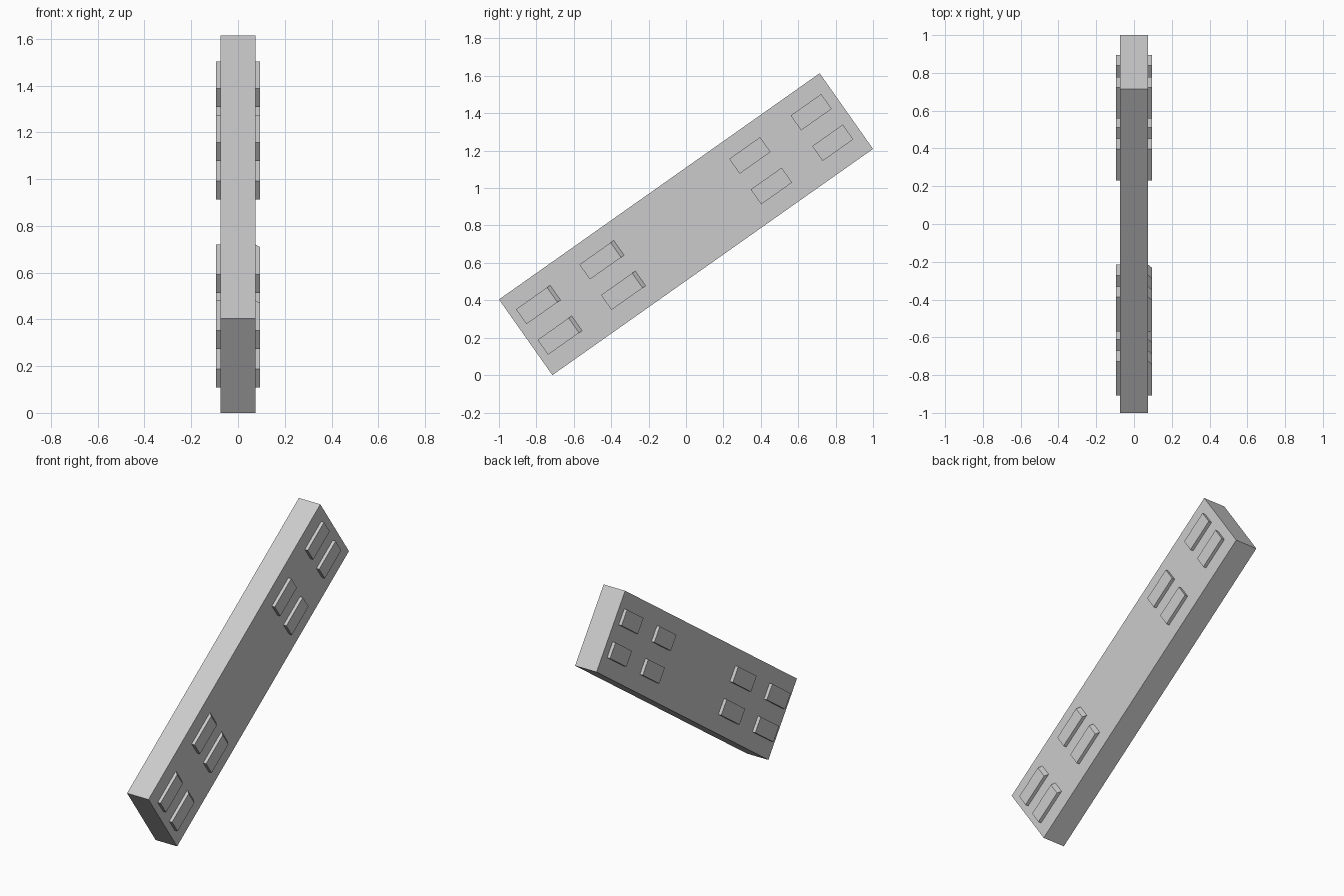
import bpy, bmesh
from math import radians
from mathutils import Matrix

if "Cube" in bpy.data.objects:
    bpy.data.objects.remove(bpy.data.objects["Cube"])

# Local frame: x = thickness, y = along the bar, z = across the bar
TILT = Matrix.Translation((0, 0, 0.807)) @ Matrix.Rotation(radians(35.2), 4, 'X')
HALF_T, PAD_X = 0.075, 0.095


def prism(name, profile, z0, z1):
    """Extrude an (x, y) profile across the bar, then tilt it."""
    bm = bmesh.new()
    face = bm.faces.new([bm.verts.new((x, y, z0)) for x, y in profile])
    ext = bmesh.ops.extrude_face_region(bm, geom=[face])
    verts = [g for g in ext['geom'] if isinstance(g, bmesh.types.BMVert)]
    bmesh.ops.translate(bm, verts=verts, vec=(0, 0, z1 - z0))
    bmesh.ops.recalc_face_normals(bm, faces=bm.faces)
    bm.transform(TILT)
    mesh = bpy.data.meshes.new(name)
    bm.to_mesh(mesh)
    bm.free()
    obj = bpy.data.objects.new(name, mesh)
    bpy.context.collection.objects.link(obj)
    return obj


# Tilted main bar
prism("main_bar", [(-HALF_T, -1.049), (HALF_T, -1.049),
                   (HALF_T, 1.049), (-HALF_T, 1.049)], -0.2475, 0.2475)

# Raised pads: (start, end, chamfer of the upper end on the right side)
rows = [(-1.005, -0.782, 0.02), (-0.59, -0.366, 0.02),
        (0.39, 0.592, 0), (0.792, 0.992, 0)]
for side, label in ((1, "right"), (-1, "left")):
    for i, (y0, y1, slope) in enumerate(rows):
        cut = slope if side > 0 else 0
        for z0, z1, level in ((0.055, 0.152, "upper"), (-0.145, -0.048, "lower")):
            prism(f"{label}_{level}_pad_{i + 1}",
                  [(side * HALF_T, y0), (side * PAD_X, y0),
                   (side * PAD_X, y1 - cut), (side * HALF_T, y1)], z0, z1)
